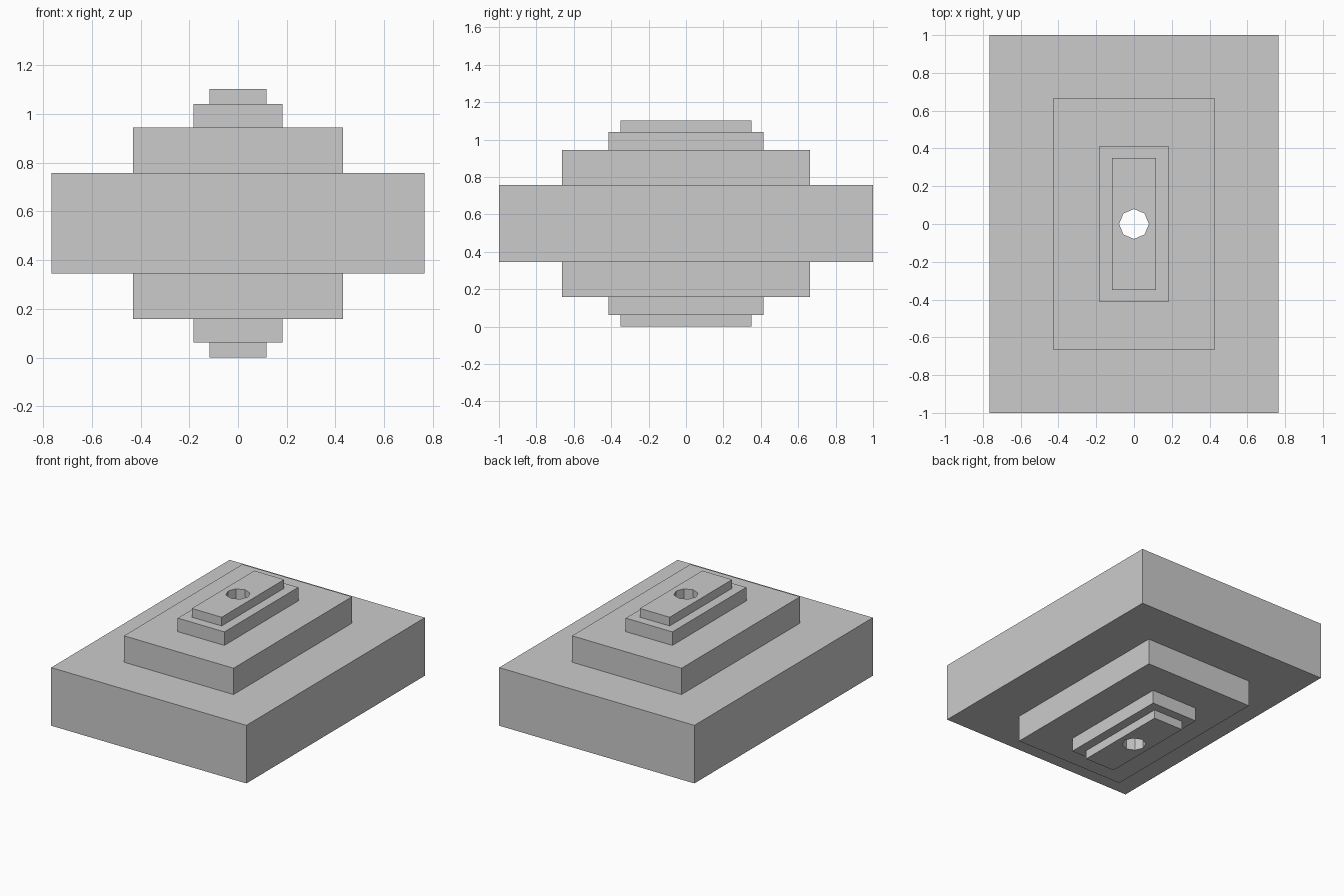
import bpy, bmesh
from math import cos, sin, tau

if "Cube" in bpy.data.objects:
    bpy.data.objects.remove(bpy.data.objects["Cube"])

HEIGHT = 1.102
HOLE_RADIUS = 0.079
# Lower half of the stepped profile: half width, half depth, bottom z, top z
TIERS = [(0.117, 0.35, 0.0, 0.062),
         (0.183, 0.414, 0.062, 0.158),
         (0.43, 0.664, 0.158, 0.345),
         (0.766, 1.0, 0.345, HEIGHT / 2)]

bm = bmesh.new()


def ring(points, z):
    return [bm.verts.new((x, y, z)) for x, y in points]


def rectangle(w, d):
    return [(-w, -d), (w, -d), (w, d), (-w, d)]


def bridge(a, b):
    n = len(a)
    for i in range(n):
        j = (i + 1) % n
        bm.faces.new((a[i], a[j], b[j], b[i]))


def loop_edges(loop):
    return [bm.edges.get((loop[i - 1], loop[i])) for i in range(len(loop))]


# Stepped outer shell, mirrored about mid height
levels = [(w, d, z) for w, d, z0, z1 in TIERS for z in (z0, z1)][:-1]
levels += [(w, d, HEIGHT - z) for w, d, z in reversed(levels)]
shell = [ring(rectangle(w, d), z) for w, d, z in levels]
for lower, upper in zip(shell, shell[1:]):
    bridge(lower, upper)

# Eight-sided hole running straight through
octagon = [(HOLE_RADIUS * cos(tau * i / 8), HOLE_RADIUS * sin(tau * i / 8)) for i in range(8)]
bore = [ring(octagon, z) for z in (0, HEIGHT)]
bridge(bore[1], bore[0])

# End faces around the hole
for outer, inner in ((shell[0], bore[0]), (shell[-1], bore[1])):
    bmesh.ops.triangle_fill(bm, use_beauty=True, edges=loop_edges(outer) + loop_edges(inner))

bmesh.ops.recalc_face_normals(bm, faces=bm.faces[:])
mesh = bpy.data.meshes.new("stepped_block")
bm.to_mesh(mesh)
bm.free()
bpy.context.collection.objects.link(bpy.data.objects.new("stepped_block", mesh))
